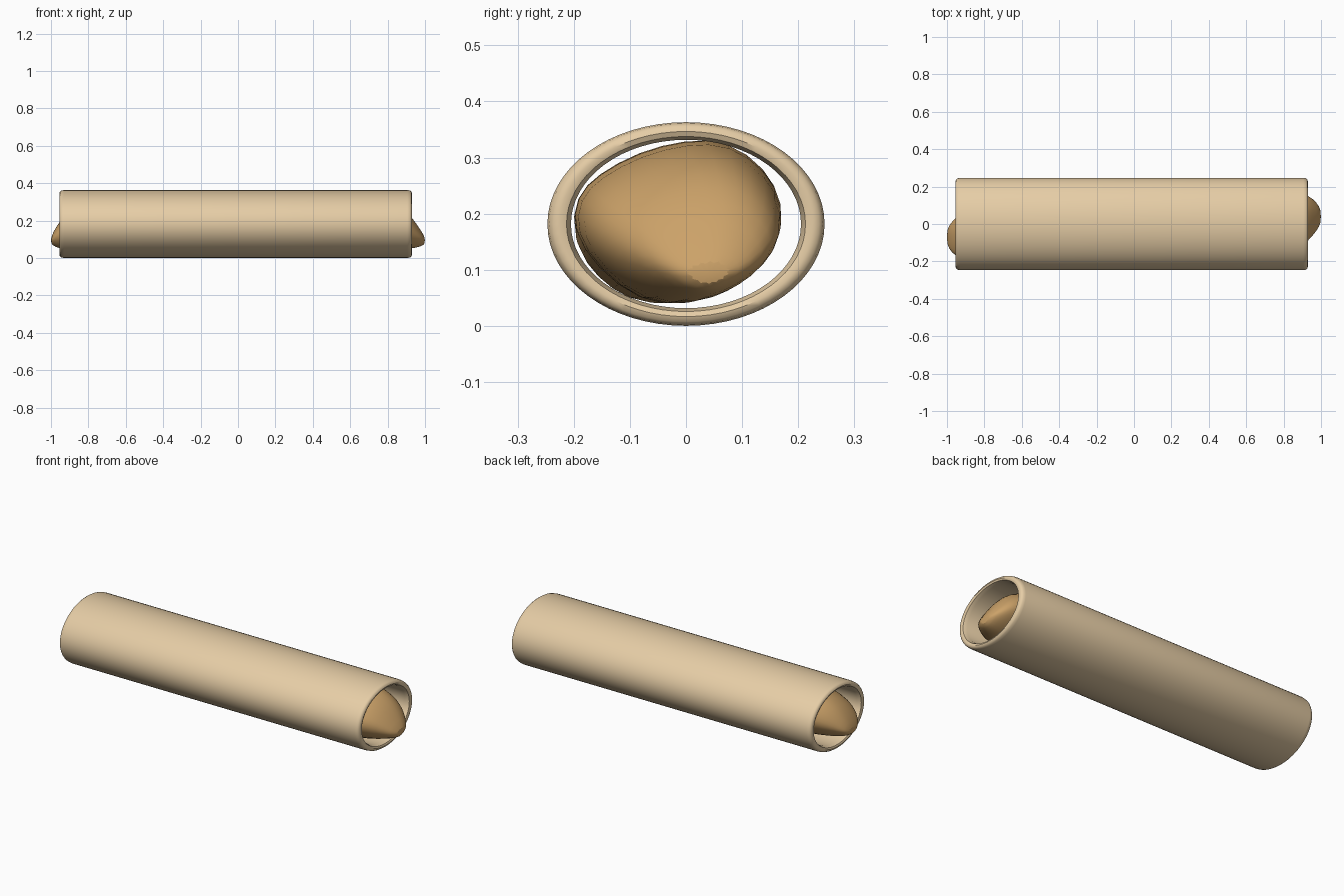
import bpy, math

if "Cube" in bpy.data.objects:
    bpy.data.objects.remove(bpy.data.objects["Cube"])

TUBE = (0.79, 0.61, 0.38, 1)
FILL = (0.60, 0.36, 0.14, 1)


def make_object(name, verts, faces, colour, angle):
    mesh = bpy.data.meshes.new(name)
    mesh.from_pydata(verts, [], faces)
    obj = bpy.data.objects.new(name, mesh)
    bpy.context.collection.objects.link(obj)
    mat = bpy.data.materials.new(name + "_colour")
    mat.diffuse_color = colour
    mat.use_nodes = True
    mat.node_tree.nodes["Principled BSDF"].inputs["Base Color"].default_value = mat.diffuse_color
    mesh.materials.append(mat)
    bpy.ops.object.select_all(action='DESELECT')
    obj.select_set(True)
    bpy.context.view_layer.objects.active = obj
    bpy.ops.object.shade_smooth_by_angle(angle=math.radians(angle))
    return obj


def bridge(rings, n, closed):
    count = rings if closed else rings - 1
    return [(i * n + j, i * n + (j + 1) % n,
             ((i + 1) % rings) * n + (j + 1) % n, ((i + 1) % rings) * n + j)
            for i in range(count) for j in range(n)]


# Hollow oval tube: wall cross-section (x, inset from outer surface)
wall = [(-0.955, 0.022), (-0.952, 0.010), (-0.944, 0.003), (-0.930, 0.0),
        (0.905, 0.0), (0.919, 0.003), (0.927, 0.010), (0.930, 0.022),
        (0.926, 0.034), (0.905, 0.042), (-0.930, 0.042), (-0.951, 0.034)]
N = 64
verts = []
for x, d in wall:
    for j in range(N):
        a = 2 * math.pi * j / N
        verts.append((x, (0.247 - d) * math.cos(a),
                      0.1815 + (0.1815 - d * 0.75) * math.sin(a)))
faces = [f[::-1] for f in bridge(len(wall), N, True)]
make_object("outer_tube", verts, faces, TUBE, 40)

# Filling: lumpy outline in 0..1 units, lofted through stations
outline = [(0.0, 0.45), (0.12, 0.22), (0.32, 0.02), (0.53, 0.0), (0.68, 0.08),
           (0.84, 0.22), (0.98, 0.44), (1.0, 0.62), (0.92, 0.83), (0.74, 1.0),
           (0.54, 1.0), (0.32, 0.93), (0.12, 0.79), (0.02, 0.66)]
# x, y range, z range
stations = [(-1.0, -0.10, -0.04, 0.080, 0.105),
            (-0.99, -0.135, -0.005, 0.065, 0.135),
            (-0.955, -0.175, 0.035, 0.048, 0.195),
            (-0.90, -0.197, 0.09, 0.040, 0.255),
            (-0.80, -0.205, 0.15, 0.036, 0.31),
            (-0.62, -0.205, 0.172, 0.036, 0.335),
            (-0.30, -0.200, 0.165, 0.040, 0.325),
            (0.0, -0.205, 0.172, 0.036, 0.335),
            (0.30, -0.200, 0.165, 0.040, 0.325),
            (0.62, -0.207, 0.175, 0.036, 0.336),
            (0.78, -0.190, 0.175, 0.036, 0.315),
            (0.87, -0.150, 0.172, 0.040, 0.275),
            (0.93, -0.095, 0.160, 0.048, 0.220),
            (0.98, -0.035, 0.115, 0.060, 0.145),
            (1.0, 0.005, 0.075, 0.075, 0.110)]
n = len(outline)
verts = [(x, y0 + u * (y1 - y0), z0 + v * (z1 - z0))
         for x, y0, y1, z0, z1 in stations for u, v in outline]
faces = [f[::-1] for f in bridge(len(stations), n, False)]
faces.append(tuple(range(n))[::-1])
last = (len(stations) - 1) * n
faces.append(tuple(range(last, last + n)))
filling = make_object("filling", verts, [f for f in faces], FILL, 45)

# Consistent outward normals
bpy.ops.object.select_all(action='DESELECT')
for obj in bpy.data.objects:
    obj.select_set(True)
bpy.context.view_layer.objects.active = filling
bpy.ops.object.mode_set(mode='EDIT')
bpy.ops.mesh.select_all(action='SELECT')
bpy.ops.mesh.normals_make_consistent(inside=False)
bpy.ops.object.mode_set(mode='OBJECT')
sub = filling.modifiers.new("round", 'SUBSURF')
sub.levels = sub.render_levels = 1
